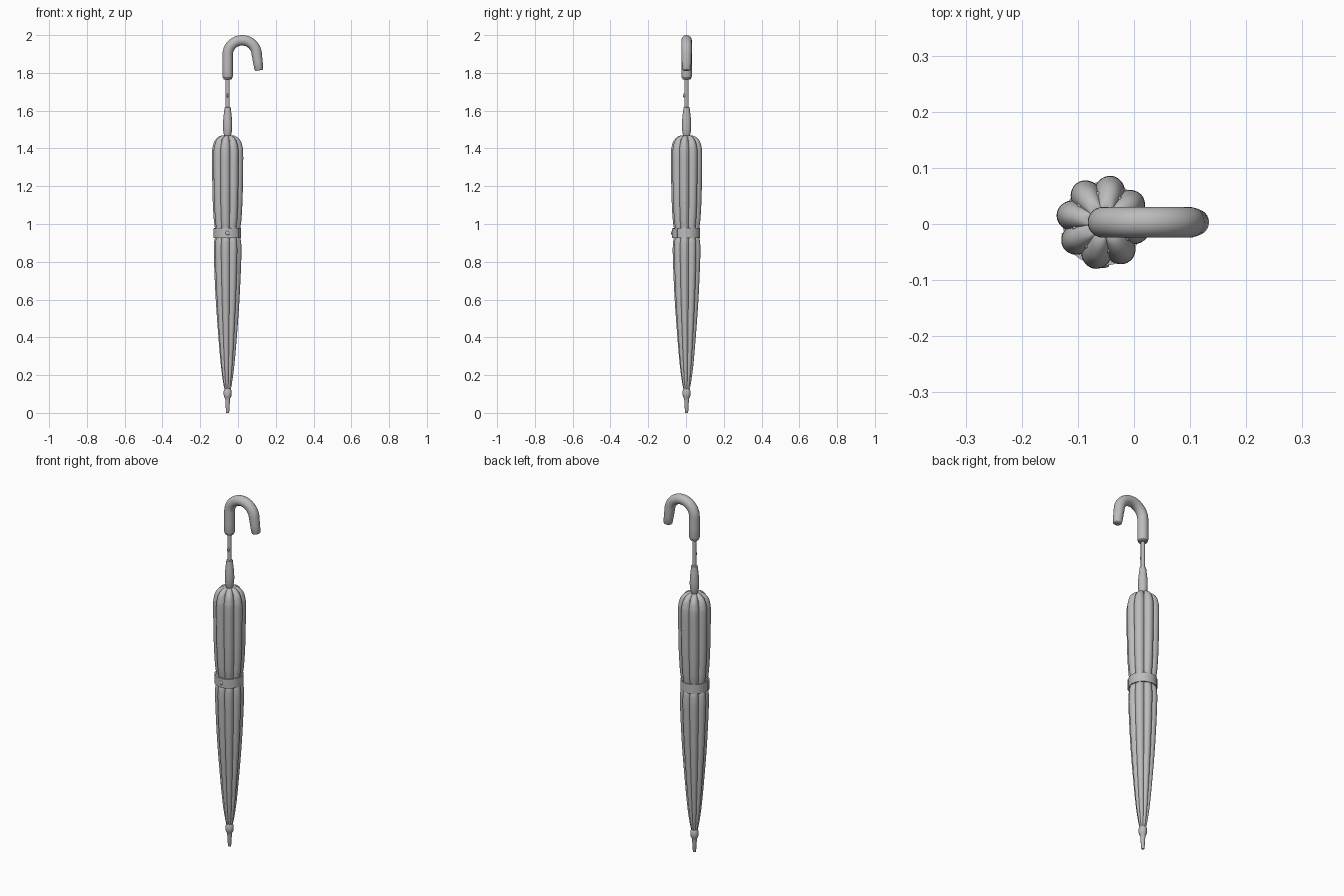
import bpy, bmesh, math
from mathutils import Vector

if "Cube" in bpy.data.objects:
    bpy.data.objects.remove(bpy.data.objects["Cube"])

CX, CY = -0.055, 0.003          # shaft axis
LOBE = math.radians(33)         # direction of the first fold
grey = bpy.data.materials.new("grey")
grey.diffuse_color = (0.5, 0.5, 0.5, 1)
grey.use_nodes = True
grey.node_tree.nodes["Principled BSDF"].inputs["Base Color"].default_value = grey.diffuse_color


def finish(name, bm, angle=40):
    bmesh.ops.recalc_face_normals(bm, faces=bm.faces)
    me = bpy.data.meshes.new(name)
    bm.to_mesh(me)
    bm.free()
    ob = bpy.data.objects.new(name, me)
    bpy.context.collection.objects.link(ob)
    me.materials.append(grey)
    bpy.ops.object.select_all(action='DESELECT')
    ob.select_set(True)
    bpy.context.view_layer.objects.active = ob
    bpy.ops.object.shade_smooth_by_angle(angle=math.radians(angle))
    return ob


def skin(name, rings, closed=False, angle=40):
    """Join rings of points into one surface, capped or looped round."""
    bm = bmesh.new()
    vs = [[bm.verts.new(p) for p in r] for r in rings]
    n = len(vs[0])
    for i in range(len(vs) if closed else len(vs) - 1):
        a, b = vs[i], vs[(i + 1) % len(vs)]
        for j in range(n):
            k = (j + 1) % n
            bm.faces.new((a[j], a[k], b[k], b[j]))
    if not closed:
        bm.faces.new(vs[0])
        bm.faces.new(vs[-1])
    return finish(name, bm, angle)


def lathe(name, profile, n=24, fold=None):
    rings = []
    for r, z in profile:
        ring = []
        for j in range(n):
            a = 2 * math.pi * j / n + LOBE
            q = r * (fold(a, z) if fold else 1)
            ring.append((CX + q * math.cos(a), CY + q * math.sin(a), z))
        rings.append(ring)
    return skin(name, rings)


def smooth(points, steps=5):
    """Catmull-Rom refinement of a profile."""
    p = [Vector(q) for q in points]
    p = [2 * p[0] - p[1]] + p + [2 * p[-1] - p[-2]]
    out = []
    for i in range(1, len(p) - 2):
        a, b, c, d = p[i - 1:i + 3]
        for s in range(steps):
            t = s / steps
            out.append(0.5 * (2 * b + (c - a) * t + (2 * a - 5 * b + 4 * c - d) * t * t
                              + (3 * b - a - 3 * c + d) * t ** 3))
    return out + [p[-2]]


def sphere(name, pos, r, scale=(1, 1, 1)):
    bm = bmesh.new()
    bmesh.ops.create_uvsphere(bm, u_segments=12, v_segments=8, radius=r)
    bmesh.ops.scale(bm, vec=scale, verts=bm.verts)
    bmesh.ops.translate(bm, vec=pos, verts=bm.verts)
    return finish(name, bm)


# Rolled canopy with eight rounded folds
def fold(a, z):
    depth = 0.19 if z < 1.4 else 0.19 + (z - 1.4) * 1.5
    return 1 - depth + depth * abs(math.cos(4 * (a - LOBE))) ** 0.8


canopy = smooth([(0.013, 0.115), (0.022, 0.15), (0.036, 0.25), (0.051, 0.42), (0.065, 0.62),
                 (0.074, 0.83), (0.073, 0.9), (0.068, 0.93), (0.068, 0.975), (0.074, 1.02),
                 (0.08, 1.12), (0.083, 1.25), (0.084, 1.37), (0.08, 1.41), (0.07, 1.44),
                 (0.05, 1.461), (0.03, 1.468), (0.012, 1.462)])
lathe("canopy", canopy, 128, fold)

# Rib tips sitting in the valleys near the top
for i in range(8):
    a = LOBE + math.radians(22.5 + 45 * i)
    sphere("rib_tip", (CX + 0.051 * math.cos(a), CY + 0.051 * math.sin(a), 1.438),
           0.005, (1, 1, 1.8))

# Shaft, sliding runner and ferrule
lathe("shaft", [(0.0105, 0.1), (0.0105, 1.8)], 20)
lathe("runner", [(0.014, 1.455), (0.02, 1.475), (0.0235, 1.495), (0.0245, 1.52), (0.0235, 1.55),
                 (0.02, 1.585), (0.0175, 1.605), (0.0165, 1.617), (0.012, 1.62)])
lathe("ferrule", [(0.007, 0), (0.0085, 0.004), (0.0125, 0.07), (0.014, 0.078), (0.019, 0.085),
                  (0.0215, 0.1), (0.021, 0.115), (0.017, 0.127), (0.013, 0.133)])
sphere("catch_button", (CX, CY - 0.012, 1.68), 0.008, (0.7, 0.9, 1.4))

# Crook handle: tube swept along a straight, an arch and a short leg
path = [(CX, z, 0, r) for z, r in ((1.772, 0.022), (1.775, 0.026), (1.781, 0.0275), (1.83, 0.0275))]
ARC, MX, MZ = 0.077, 0.022, 1.8955
for i in range(25):
    t = math.radians(180 - 172 * i / 24)
    path.append((MX + ARC * math.cos(t), MZ + ARC * math.sin(t), math.pi / 2 - t + math.pi / 2, 0.0275))
lean = math.radians(172)
ex, ez = path[-1][0], path[-1][1]
for d, r in ((0.05, 0.0255), (0.088, 0.0235), (0.092, 0.021), (0.094, 0.018)):
    path.append((ex + d * math.sin(lean), ez + d * math.cos(lean), lean, r))
rings = []
for x, z, t, r in path:
    side = (math.cos(t), -math.sin(t))
    rings.append([(x + r * math.cos(b) * side[0], CY + r * math.sin(b), z + r * math.cos(b) * side[1])
                  for b in (2 * math.pi * k / 24 for k in range(24))])
skin("handle", rings)
lathe("handle_collar", [(0.019, 1.764), (0.0225, 1.767), (0.0225, 1.778)])


# Closing strap: flat band round the canopy, with an overlapping tab in front
def strap(name, a0, a1, r0, r1, z0, z1, closed=False):
    n = 48
    rings = []
    for i in range(n if closed else n + 1):
        a = math.radians(a0 + (a1 - a0) * i / n)
        rings.append([(CX + r * math.cos(a), CY + r * math.sin(a), z)
                      for r, z in ((r0, z0), (r1, z0), (r1, z1), (r0, z1))])
    return skin(name, rings, closed)


strap("strap", 0, 360, 0.066, 0.072, 0.925, 0.978, True)
strap("strap_tab", 195, 318, 0.072, 0.077, 0.926, 0.977)
sphere("strap_button", (CX, CY - 0.077, 0.952), 0.011, (1, 0.4, 1))
